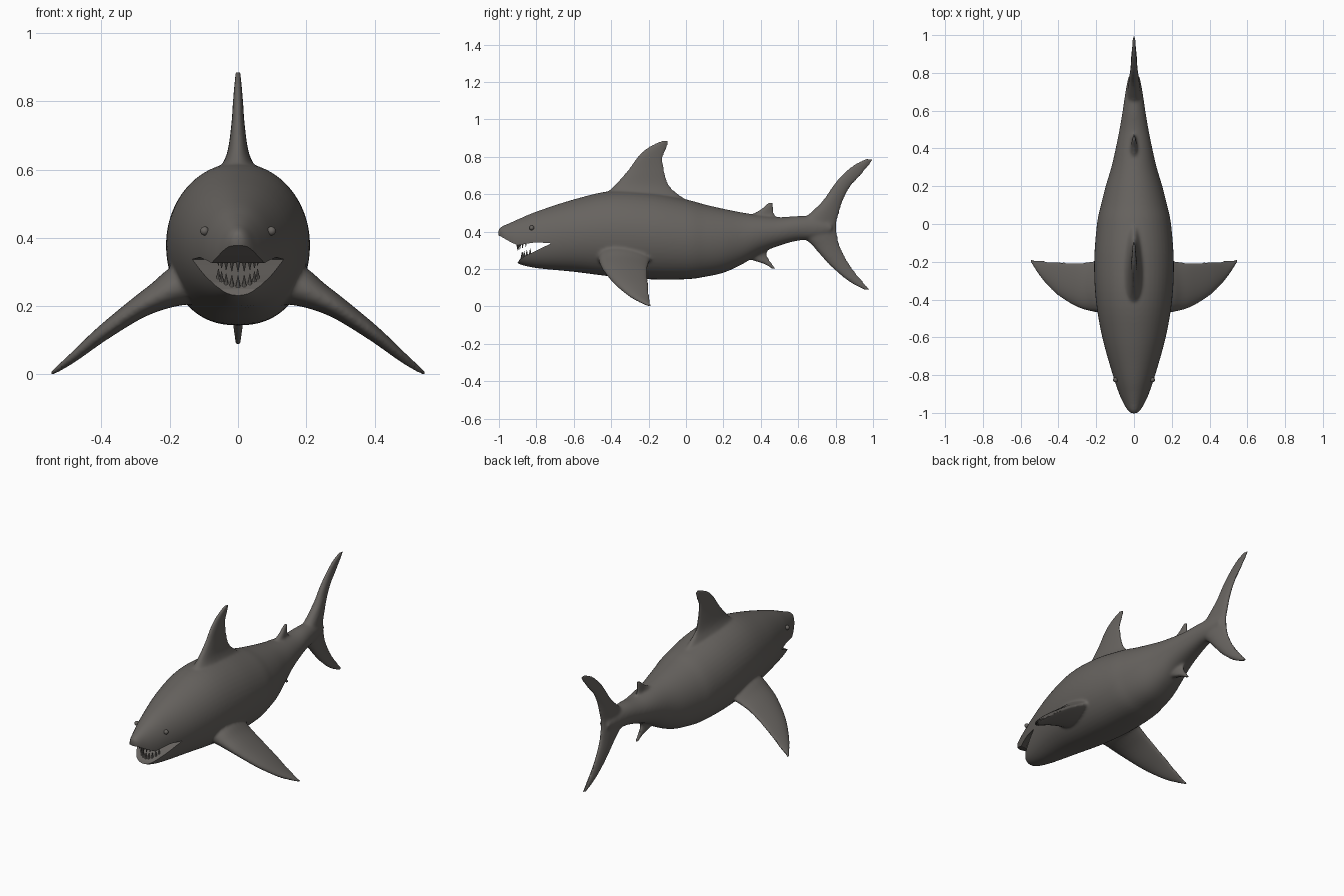
import bpy
import bmesh
from math import sin, cos, pi, radians
from mathutils import Vector

cube = bpy.data.objects.get("Cube")
if cube:
    bpy.data.objects.remove(cube, do_unlink=True)

grey = bpy.data.materials.new("warm grey skin")
grey.use_nodes = True
skin = (0.135, 0.125, 0.115, 1)
grey.diffuse_color = skin
grey.node_tree.nodes["Principled BSDF"].inputs["Base Color"].default_value = skin


def refine(stations, steps=5):
    """Smoothly interpolate a list of station tuples."""
    rows = [Vector(s) for s in stations]
    out = []
    for i in range(len(rows) - 1):
        a, b = rows[max(i - 1, 0)], rows[i]
        c, d = rows[i + 1], rows[min(i + 2, len(rows) - 1)]
        for k in range(steps):
            t = k / steps
            out.append(b + (c - a) * t / 2 + (a * 2 - b * 5 + c * 4 - d) * t * t / 2
                       + (b * 3 - a - c * 3 + d) * t ** 3 / 2)
    return out + [rows[-1]]


def finish(name, bm):
    bmesh.ops.recalc_face_normals(bm, faces=bm.faces)
    mesh = bpy.data.meshes.new(name)
    bm.to_mesh(mesh)
    bm.free()
    mesh.materials.append(grey)
    obj = bpy.data.objects.new(name, mesh)
    bpy.context.collection.objects.link(obj)
    return obj


def loft(name, rings):
    """Skin a row of closed rings and cap both ends."""
    bm = bmesh.new()
    loops = [[bm.verts.new(p) for p in ring] for ring in rings]
    n = len(loops[0])
    for a, b in zip(loops, loops[1:]):
        for i in range(n):
            j = (i + 1) % n
            bm.faces.new((a[i], a[j], b[j], b[i]))
    bm.faces.new(loops[0])
    bm.faces.new(loops[-1])
    return finish(name, bm)


def fin(name, stations, normal):
    """Stations: x, z, leading y, trailing y, half thickness."""
    n = 24
    rings = []
    for x, z, lead, trail, thick in refine(stations):
        ring = []
        for i in range(n):
            a = 2 * pi * i / n
            u = (1 - cos(a)) / 2
            bulge = sin(a) * (1.25 - 0.6 * u) * thick
            ring.append(Vector((x, lead + (trail - lead) * u, z)) + normal * bulge)
        rings.append(ring)
    return loft(name, rings)


# Body: y, bottom, top, half width
hull = [(-1.003, .375, .415, .014), (-.985, .335, .428, .034), (-.95, .275, .443, .055),
        (-.9, .23, .465, .078), (-.8, .205, .507, .112), (-.6, .185, .572, .168),
        (-.4, .16, .617, .202), (-.2, .145, .61, .211), (0, .145, .572, .196),
        (.1, .158, .545, .175), (.2, .18, .522, .15), (.3, .225, .502, .12),
        (.4, .285, .487, .097), (.5, .325, .477, .077), (.6, .352, .483, .06),
        (.7, .36, .48, .045), (.78, .39, .45, .03)]


def hull_ring(y, low, top, w, n=48):
    mid = (low + top) / 2
    ring = []
    for i in range(n):
        a = 2 * pi * i / n
        c, s = cos(a), sin(a)
        power = 1 if s > 0 else .85
        x = w * abs(c) ** power * (1 if c > 0 else -1)
        ring.append((x, y, mid + (top - mid) * s))
    return ring


body = loft("body_with_fins", [hull_ring(*s) for s in refine(hull)])

# Upright fins on the centre line
side = Vector((1, 0, 0))
dorsal = [(0, .54, -.47, .05, .085), (0, .6, -.43, -.04, .055), (0, .65, -.38, -.09, .032),
          (0, .73, -.31, -.115, .02), (0, .8, -.26, -.12, .015),
          (0, .85, -.205, -.1, .011), (0, .887, -.13, -.09, .008)]
tail = [(0, .085, .96, .99, .008), (0, .13, .875, .95, .014), (0, .19, .8, .9, .018),
        (0, .25, .74, .86, .022), (0, .32, .68, .825, .028), (0, .38, .62, .81, .036),
        (0, .44, .6, .805, .038), (0, .5, .665, .82, .032), (0, .57, .735, .842, .025),
        (0, .64, .782, .88, .019), (0, .7, .83, .935, .014), (0, .76, .9, .985, .01),
        (0, .79, .965, 1.003, .008)]
rear_dorsal = [(0, .45, .32, .5, .03), (0, .49, .35, .475, .018),
               (0, .52, .4, .468, .014), (0, .555, .44, .468, .01)]
anal = [(0, .33, .28, .44, .035), (0, .275, .3, .435, .025), (0, .25, .345, .447, .018),
        (0, .225, .42, .464, .014), (0, .197, .465, .484, .009)]
parts = [fin("dorsal_fin", dorsal, side), fin("tail_fin", tail, side),
         fin("rear_dorsal_fin", rear_dorsal, side), fin("anal_fin", anal, side)]

# Drooping pair of pectoral fins
pectoral = [(.1, .27, -.47, -.17, .075), (.17, .258, -.47, -.185, .062),
            (.23, .23, -.462, -.198, .044), (.3, .19, -.44, -.203, .032),
            (.4, .118, -.38, -.2, .023), (.48, .052, -.3, -.193, .015),
            (.53, .014, -.23, -.186, .009), (.549, .001, -.2, -.184, .006)]
for s, label in ((1, "left"), (-1, "right")):
    rows = [(s * x, *rest) for x, *rest in pectoral]
    parts.append(fin(label + "_pectoral_fin", rows, Vector((s * .5, 0, .86))))

# Merge into one flowing skin
with bpy.context.temp_override(active_object=body, object=body,
                               selected_objects=[body] + parts,
                               selected_editable_objects=[body] + parts):
    bpy.ops.object.join()
remesh = body.modifiers.new("blend", 'REMESH')
remesh.mode = 'VOXEL'
remesh.voxel_size = .0075
soften = body.modifiers.new("soften", 'SMOOTH')
soften.factor = .5
soften.iterations = 10

# Open mouth: wedge cut through the head
wedge = [(-1.1, .41), (-.99, .374), (-.945, .348), (-.9, .326), (-.86, .334), (-.8, .343),
         (-.72, .337), (-.76, .318), (-.81, .293), (-.86, .27), (-.89, .25), (-.92, .2),
         (-1.1, .15)]
cutter = loft("mouth_cutter", [[(x, y, z) for y, z in wedge] for x in (-.3, .3)])
cutter.hide_render = True
cut = body.modifiers.new("mouth", 'BOOLEAN')
cut.operation = 'DIFFERENCE'
cut.solver = 'EXACT'
cut.object = cutter

# Bake the skin so that smoothing by angle follows the lips
bpy.context.view_layer.update()
baked = bpy.data.meshes.new_from_object(body.evaluated_get(bpy.context.evaluated_depsgraph_get()))
body.modifiers.clear()
body.data = baked
bpy.data.objects.remove(cutter, do_unlink=True)

# Teeth along both jaws, points facing each other
bm = bmesh.new()
for i in range(-4, 5):
    a = radians(i * 17)
    curl = 1 - cos(a)
    for front, z, base, tip in ((-.9, .318, .001, .008), (-.877, .272, .008, .001)):
        made = bmesh.ops.create_cone(bm, segments=8, radius1=base, radius2=tip,
                                     depth=.036, cap_ends=True)["verts"]
        bmesh.ops.translate(bm, verts=made,
                            vec=(.062 * sin(a), front + .07 * curl, z + .03 * curl))
teeth = finish("teeth", bm)

# Eyes
bm = bmesh.new()
for s in (1, -1):
    made = bmesh.ops.create_uvsphere(bm, u_segments=16, v_segments=10, radius=.013)["verts"]
    bmesh.ops.translate(bm, verts=made, vec=(s * .098, -.825, .42))
eyes = finish("eyes", bm)

for obj in (body, teeth, eyes):
    bpy.ops.object.select_all(action='DESELECT')
    obj.select_set(True)
    bpy.context.view_layer.objects.active = obj
    bpy.ops.object.shade_smooth_by_angle(angle=radians(40))
